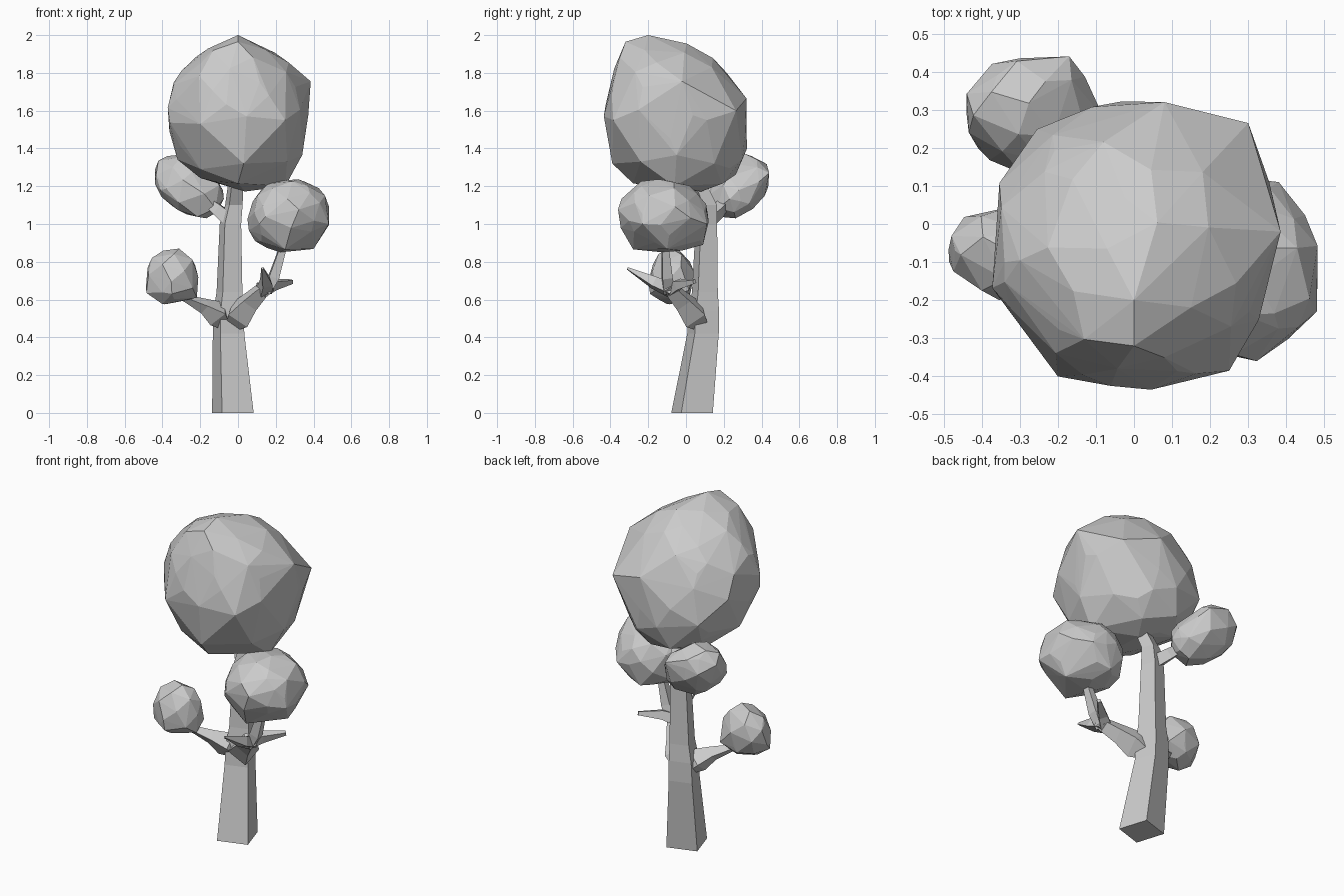
import bpy, bmesh, math, random
from mathutils import Vector, Matrix

cube = bpy.data.objects.get("Cube")
if cube:
    bpy.data.objects.remove(cube, do_unlink=True)

grey = bpy.data.materials.new("plain grey")
grey.use_nodes = True
colour = (0.6, 0.6, 0.6, 1)
grey.diffuse_color = colour
grey.node_tree.nodes["Principled BSDF"].inputs["Base Color"].default_value = colour


def finish(name, bm):
    bmesh.ops.recalc_face_normals(bm, faces=bm.faces)
    mesh = bpy.data.meshes.new(name)
    bm.to_mesh(mesh)
    bm.free()
    mesh.materials.append(grey)
    obj = bpy.data.objects.new(name, mesh)
    bpy.context.collection.objects.link(obj)
    return obj


def foliage(name, low, high, count, seed, shear=(0, 0), corners=()):
    """Faceted clump: hull of scattered sphere points fitted to a box, plus a few bulging corners."""
    rng = random.Random(seed)
    points = []
    for i in range(count):
        z = 1 - 2 * (i + 0.5) / count
        angle = i * math.pi * (3 - math.sqrt(5)) + rng.uniform(-0.25, 0.25)
        ring = math.sqrt(1 - z * z)
        p = Vector((ring * math.cos(angle), ring * math.sin(angle), z))
        p *= rng.uniform(0.96, 1.04)
        p.x += shear[0] * p.z
        p.y += shear[1] * p.z
        points.append(p)
    bm = bmesh.new()
    smallest = [min(p[a] for p in points) for a in range(3)]
    largest = [max(p[a] for p in points) for a in range(3)]
    for p in points:
        bm.verts.new([low[a] + (p[a] - smallest[a]) / (largest[a] - smallest[a])
                      * (high[a] - low[a]) for a in range(3)])
    for corner in corners:
        bm.verts.new(corner)
    hull = bmesh.ops.convex_hull(bm, input=bm.verts)
    bmesh.ops.delete(bm, geom=list({v for v in hull["geom_interior"]
                                    if isinstance(v, bmesh.types.BMVert)}), context="VERTS")
    return finish(name, bm)


def limb(name, stations, upright=False, turn=-0.48):
    """Four-sided tapering limb through (x, y, z, radius) stations."""
    bm = bmesh.new()
    rings = []
    centres = [Vector(s[:3]) for s in stations]
    for i, s in enumerate(stations):
        ahead = centres[min(i + 1, len(centres) - 1)] - centres[max(i - 1, 0)]
        frame = Matrix() if upright else ahead.to_track_quat("Z", "Y").to_matrix().to_4x4()
        ring = []
        for k in range(4):
            a = turn + k * math.pi / 2
            offset = Vector((math.cos(a), math.sin(a), 0)) * s[3]
            ring.append(bm.verts.new(centres[i] + frame @ offset))
        rings.append(ring)
    for a, b in zip(rings, rings[1:]):
        for k in range(4):
            bm.faces.new((a[k], a[(k + 1) % 4], b[(k + 1) % 4], b[k]))
    bm.faces.new(rings[0][::-1])
    bm.faces.new(rings[-1])
    return finish(name, bm)


# Trunk
limb("trunk", [(-.027, .032, 0, .124), (-.05, .09, .42, .094), (-.05, .095, .54, .09),
               (-.045, .1, .64, .077), (-.04, .108, 1.0, .064),
               (-.022, .118, 1.1, .052), (-.01, .06, 1.23, .045)], upright=True)

# Branches, flaring where they leave the trunk
limb("right_branch", [(-.06, .09, .46, .03), (-.11, .05, .525, .075),
                      (-.18, .005, .565, .042), (-.25, -.03, .595, .026),
                      (-.33, -.07, .64, .02)], turn=0)
limb("left_branch", [(-.05, .1, .45, .03), (.01, .04, .52, .085), (.07, -.02, .59, .06),
                     (.13, -.08, .65, .045), (.17, -.1, .68, .04)], turn=0)
limb("left_branch_riser", [(.14, -.09, .65, .045), (.19, -.1, .72, .038),
                           (.24, -.11, .88, .025)])
limb("front_twig", [(.14, -.08, .65, .045), (.15, -.17, .69, .038), (.13, -.31, .765, .008)])
limb("left_twig", [(.12, -.09, .65, .045), (.19, -.04, .68, .035), (.285, .045, .695, .014)])
limb("back_branch", [(-.04, .11, 1.02, .05), (-.1, .17, 1.07, .042), (-.2, .24, 1.15, .025)])

# Foliage clumps
foliage("crown_foliage", (-.372, -.425, 1.172), (.372, .322, 1.962), 85, 4, shear=(0, -.24),
        corners=[(0, -.2, 2.0), (.385, -.02, 1.755), (.34, -.05, 1.365), (.25, -.06, 1.2),
                 (-.32, -.05, 1.34), (-.34, -.1, 1.75), (.03, -.39, 1.32), (0, -.28, 1.215),
                 (.03, .13, 1.2), (0, -.32, 1.965), (.08, .32, 1.665), (-.2, -.4, 1.53),
                 (.045, -.435, 1.57), (.25, -.385, 1.55), (.3, .265, 1.6), (-.22, .21, 1.6),
                 (.355, .11, 1.55), (.27, .15, 1.32), (.26, -.24, 1.33), (-.2, -.25, 1.29)])
foliage("left_foliage", (.05, -.36, .85), (.482, .12, 1.237), 55, 7, shear=(.05, -.1), corners=[
    (.4, -.1, .868), (.25, -.28, .866), (.24, .09, .89), (.09, -.1, .91),
    (.48, -.23, 1.0), (.38, .11, 1.0), (.15, -.15, 1.19)])
foliage("back_foliage", (-.44, .13, 1.03), (-.075, .435, 1.37), 38, 11, shear=(-.33, .25),
        corners=[(-.17, .44, 1.27), (-.41, .2, 1.18), (-.36, .39, 1.32), (-.3, .435, 1.27),
                 (-.09, .29, 1.12)])
foliage("right_foliage", (-.487, -.2, .575), (-.21, .045, .87), 26, 3, corners=[
    (-.485, -.1, .635), (-.4, -.1, .576), (-.218, -.08, .61), (-.35, -.19, .63),
    (-.47, -.07, .79), (-.35, .02, .62), (-.235, .015, .65), (-.24, -.15, .66)])
